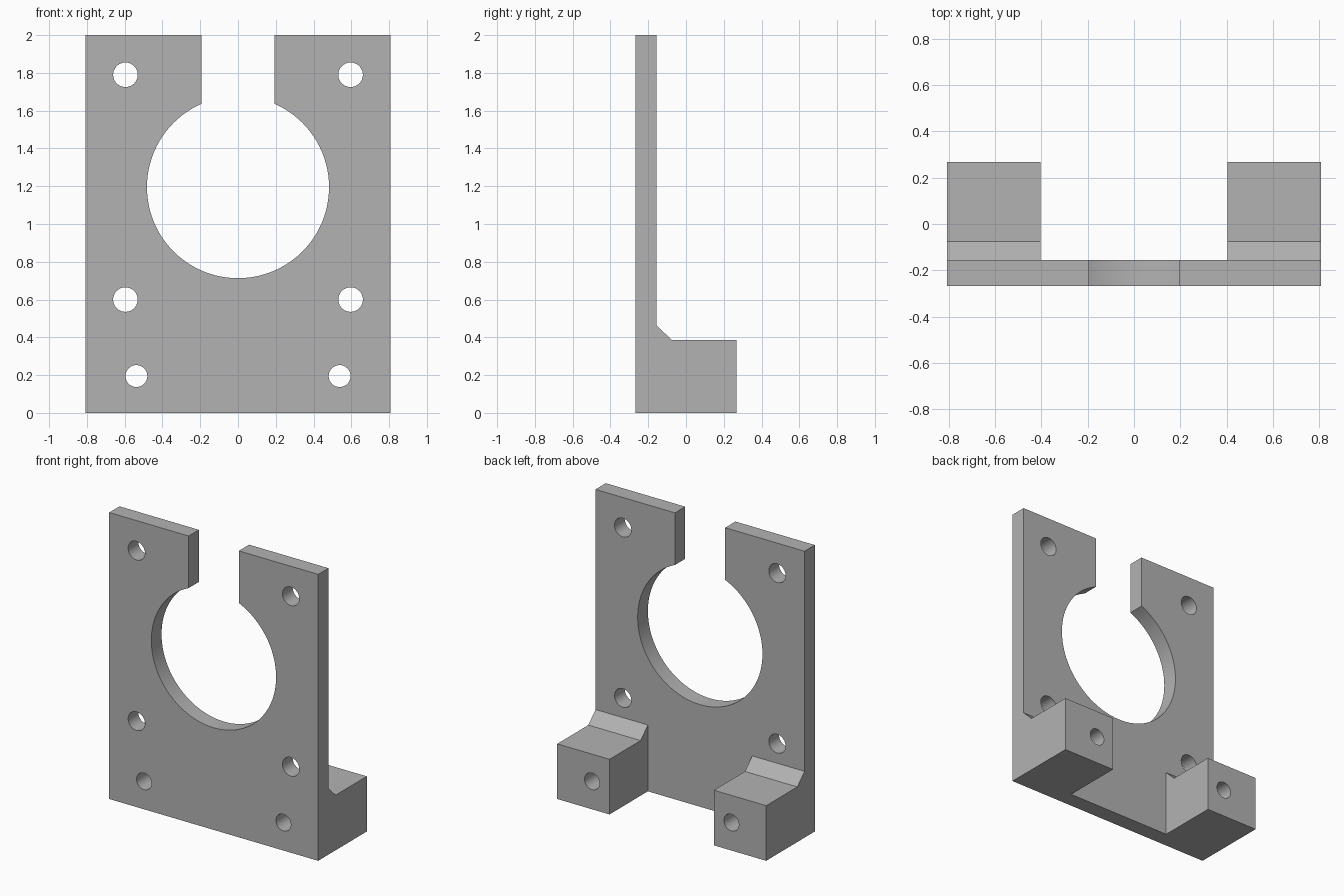
import bpy
import bmesh
from math import radians
from mathutils import Matrix, Vector

if "Cube" in bpy.data.objects:
    bpy.data.objects.remove(bpy.data.objects["Cube"], do_unlink=True)

HALF_W, TOP = 0.807, 2.0
FRONT, PLATE_BACK, BACK = -0.268, -0.155, 0.268
FOOT_TOP, FOOT_INNER = 0.385, 0.403
MID_Y = (FRONT + PLATE_BACK) / 2

grey = bpy.data.materials.new("plain grey")
grey.use_nodes = True
grey.diffuse_color = (0.45, 0.45, 0.45, 1)
grey.node_tree.nodes["Principled BSDF"].inputs["Base Color"].default_value = grey.diffuse_color


def add_object(name, bm):
    bmesh.ops.recalc_face_normals(bm, faces=bm.faces)
    mesh = bpy.data.meshes.new(name)
    bm.to_mesh(mesh)
    bm.free()
    mesh.materials.append(grey)
    obj = bpy.data.objects.new(name, mesh)
    bpy.context.collection.objects.link(obj)
    return obj


def box(name, low, high):
    low, high = Vector(low), Vector(high)
    bm = bmesh.new()
    bmesh.ops.create_cube(bm, size=1, matrix=Matrix.Translation((low + high) / 2)
                          @ Matrix.Diagonal((*(high - low), 1)))
    return add_object(name, bm)


def bore(name, x, z, radius, sides):
    bm = bmesh.new()
    bmesh.ops.create_cone(bm, cap_ends=True, segments=sides, radius1=radius, radius2=radius,
                          depth=2, matrix=Matrix.Translation((x, 0, z))
                          @ Matrix.Rotation(radians(90), 4, "X"))
    return add_object(name, bm)


def cut(target, cutter):
    cutter.hide_render = True
    mod = target.modifiers.new("cut", "BOOLEAN")
    mod.operation = "DIFFERENCE"
    mod.solver = "EXACT"
    mod.object = cutter
    bpy.context.view_layer.objects.active = target
    bpy.ops.object.modifier_apply(modifier=mod.name)
    bpy.data.objects.remove(cutter, do_unlink=True)


# Side profile of plate, chamfer and foot, extruded across the width
profile = [(FRONT, 0), (BACK, 0), (BACK, FOOT_TOP), (-0.075, FOOT_TOP),
           (PLATE_BACK, 0.463), (PLATE_BACK, TOP), (FRONT, TOP)]
bm = bmesh.new()
face = bm.faces.new([bm.verts.new((-HALF_W, y, z)) for y, z in profile])
side = bmesh.ops.extrude_face_region(bm, geom=[face])
bmesh.ops.translate(bm, vec=(2 * HALF_W, 0, 0),
                    verts=[v for v in side["geom"] if isinstance(v, bmesh.types.BMVert)])
bracket = add_object("mounting_bracket", bm)

# Gap between the two feet
cut(bracket, box("foot_gap", (-FOOT_INNER, PLATE_BACK, -1), (FOOT_INNER, 1, 1)))

# Large round opening and the slot above it
cut(bracket, bore("round_opening", 0, 1.195, 0.482, 96))
cut(bracket, box("top_slot", (-0.194, -1, 1.3), (0.194, 1, 3)))

# Screw holes, mirrored left and right
for sign in (-1, 1):
    for x, z, radius in ((0.596, 1.79, 0.065), (0.596, 0.6, 0.065), (0.538, 0.195, 0.058)):
        cut(bracket, bore("screw_hole", sign * x, z, radius, 40))

bpy.ops.object.select_all(action="DESELECT")
bracket.select_set(True)
bpy.context.view_layer.objects.active = bracket
bpy.ops.object.shade_smooth_by_angle(angle=radians(30))
